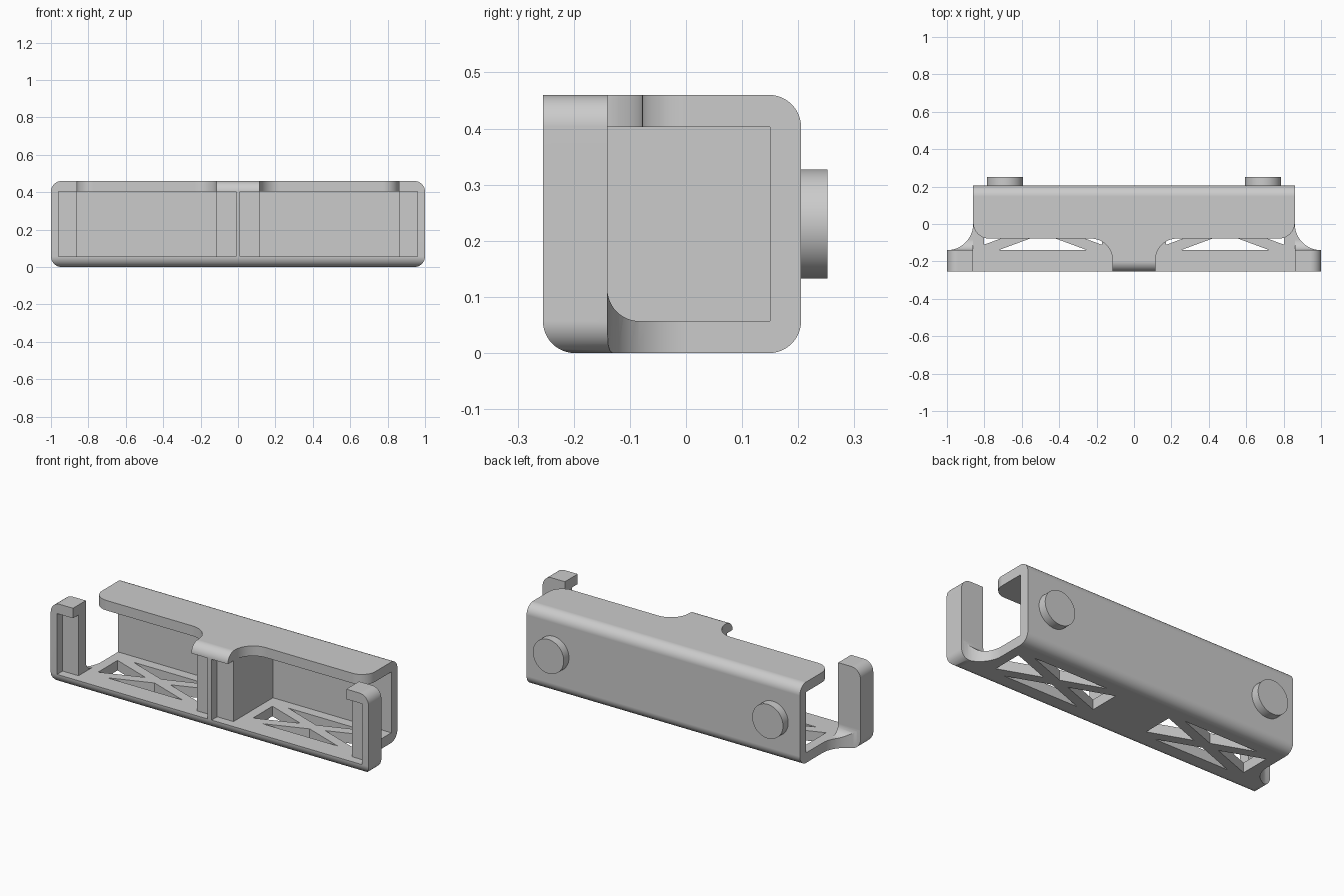
import bpy, bmesh
from math import sin, cos, pi
from mathutils import Vector

if "Cube" in bpy.data.objects:
    bpy.data.objects.remove(bpy.data.objects["Cube"])

# Main dimensions
H = 0.46                      # height
FRONT, BACK = -0.255, 0.205   # body depth
T = 0.057                     # wall thickness and outer radius
W = 0.86                      # half width of the back shell
C = 0.115                     # half width of the centre block
POST = -0.14                  # rear face of the end posts

grey = bpy.data.materials.new("light grey")
grey.use_nodes = True
colour = (0.6, 0.6, 0.6, 1)
grey.diffuse_color = colour
grey.node_tree.nodes["Principled BSDF"].inputs["Base Color"].default_value = colour


def arc(cx, cy, r, start, end, n=12):
    """Points of an arc in quarter turns."""
    turns = [(start + (end - start) * i / n) * pi / 2 for i in range(n + 1)]
    return [(cx + r * cos(a), cy + r * sin(a)) for a in turns]


def prism(name, points, axis, lo, hi):
    """Extrude a 2D profile along x, y or z."""
    place = {"x": lambda p, d: (d, p[0], p[1]),
             "y": lambda p, d: (p[0], d, p[1]),
             "z": lambda p, d: (p[0], p[1], d)}[axis]
    bm = bmesh.new()
    base = bm.faces.new([bm.verts.new(place(p, lo)) for p in points])
    ext = bmesh.ops.extrude_face_region(bm, geom=[base])
    moved = [g for g in ext["geom"] if isinstance(g, bmesh.types.BMVert)]
    bmesh.ops.translate(bm, verts=moved, vec=Vector(place((0, 0), hi - lo)))
    bmesh.ops.recalc_face_normals(bm, faces=bm.faces)
    mesh = bpy.data.meshes.new(name)
    bm.to_mesh(mesh)
    bm.free()
    mesh.materials.append(grey)
    obj = bpy.data.objects.new(name, mesh)
    bpy.context.collection.objects.link(obj)
    return obj


def rect(a0, b0, a1, b1):
    return [(a0, b0), (a1, b0), (a1, b1), (a0, b1)]


def apply(obj, mod):
    bpy.context.view_layer.objects.active = obj
    bpy.ops.object.modifier_apply(modifier=mod.name)


def boolean(obj, cutter, operation="DIFFERENCE"):
    mod = obj.modifiers.new("cut", "BOOLEAN")
    mod.operation, mod.solver, mod.object = operation, "EXACT", cutter
    apply(obj, mod)
    bpy.data.objects.remove(cutter)


def mirror(obj):
    mod = obj.modifiers.new("mirror", "MIRROR")
    mod.merge_threshold = 0.0005
    apply(obj, mod)


# Left half of the bracket: rounded side profile with rounded outer ends
side = ([(FRONT, H)] + arc(FRONT + T, T, T, 2, 3)
        + arc(BACK - T, T, T, 3, 4) + arc(BACK - T, H - T, T, 0, 1))
bracket = prism("bracket", side, "x", 0, 1)
ends = [(-0.5, 0)] + arc(1 - T, T, T, 3, 4) + arc(1 - T, H - T, T, 0, 1) + [(-0.5, H)]
boolean(bracket, prism("end_rounding", ends, "y", -1, 1), "INTERSECT")

# Main cell, and the shallow slot that opens wider at the front
boolean(bracket, prism("cell", rect(C, -0.4, W, 0.15), "z", T, H - T))
boolean(bracket, prism("slot", rect(0.012, -0.4, 0.96, -0.205), "z", T, H - T))

# Side opening behind the post, filleted at the floor
opening = arc(POST + T, 2 * T, T, 2, 3) + [(0.4, T), (0.4, 0.6), (POST, 0.6)]
boolean(bracket, prism("side_opening", opening, "x", W, 1.2))

# Curved trim from the post to the narrower back shell
R = 1 - W
trim = [(1.2, POST)] + arc(1, POST + R, R, 3, 2) + [(W, 0.4), (1.2, 0.4)]
boolean(bracket, prism("end_trim", trim, "z", -0.2, 0.8))

# Top plate outline: rounded outer corner, flared centre tab
edge, rc = -0.078, 0.085
outline = ([(C, -0.4)] + arc(2 * C, edge - C, C, 2, 1)
           + arc(W - rc, edge + rc, rc, 3, 4) + [(W, -0.4)])
boolean(bracket, prism("top_outline", outline, "z", 0.3, 0.7))

# Rounded nose of the centre tab
nose = arc(FRONT + T, H - T, T, 1, 2) + [(-0.4, H - T), (-0.4, 0.6), (FRONT + T, 0.6)]
boolean(bracket, prism("nose", nose, "x", -0.1, C + 0.02))

# Four triangular floor openings around an X brace
x0, x1, y0, y1 = C + T, W - T, POST, 0.15 - T
cx, cy, hx, hy = (x0 + x1) / 2, (y0 + y1) / 2, (x1 - x0) / 2, (y1 - y0) / 2
slope, gap = hy / hx, 0.029
for s in (-1, 1):
    b = (hy - gap) / slope
    tri = [(cx - b, cy + s * hy), (cx + b, cy + s * hy), (cx, cy + s * gap)]
    boolean(bracket, prism("floor_opening", tri, "z", -0.1, 0.1))
    h = hy - gap
    tri = [(cx + s * hx, cy - h), (cx + s * hx, cy + h), (cx + s * gap / slope, cy)]
    boolean(bracket, prism("floor_opening", tri, "z", -0.1, 0.1))

# Open the centre plane and mirror to the other half
bm = bmesh.new()
bm.from_mesh(bracket.data)
middle = [f for f in bm.faces if all(abs(v.co.x) < 0.0005 for v in f.verts)]
bmesh.ops.delete(bm, geom=middle, context="FACES")
bm.to_mesh(bracket.data)
bm.free()
mirror(bracket)

# Round pegs on the back wall
pegs = prism("back_pegs", arc(0.69, 0.23, 0.097, 0, 4, 64)[:-1], "y", BACK - 0.01, 0.252)
mirror(pegs)

# Smooth the rounded faces and keep flat faces flat
for obj in (bracket, pegs):
    bpy.ops.object.select_all(action="DESELECT")
    obj.select_set(True)
    bpy.context.view_layer.objects.active = obj
    bpy.ops.object.shade_smooth_by_angle(angle=pi / 6)
    weighted = obj.modifiers.new("flat_normals", "WEIGHTED_NORMAL")
    weighted.keep_sharp = True
